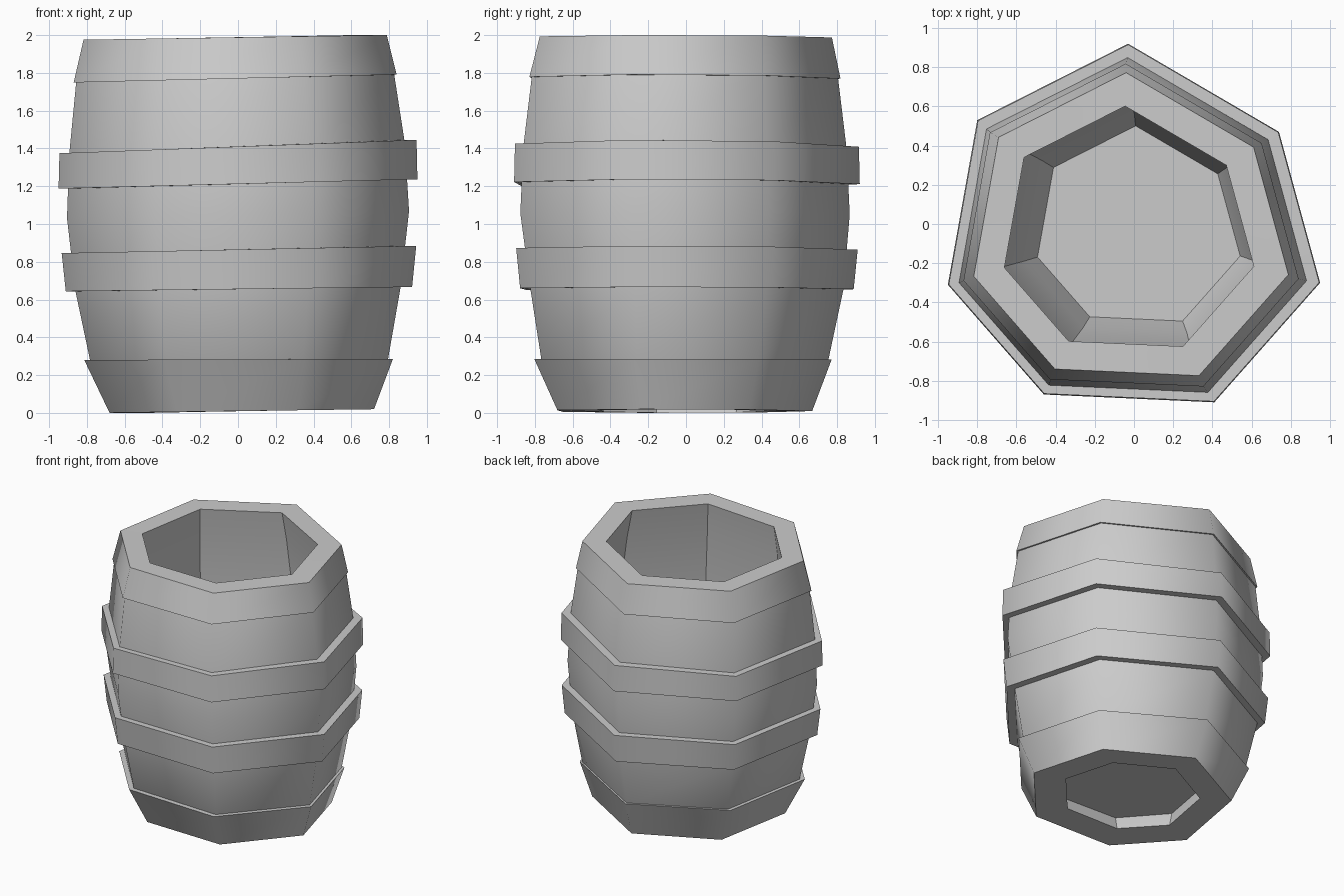
import bpy
import math

cube = bpy.data.objects.get("Cube")
if cube:
    bpy.data.objects.remove(cube, do_unlink=True)

wood = bpy.data.materials.new("plain_grey")
wood.use_nodes = True
grey = (0.6, 0.6, 0.6, 1)
wood.diffuse_color = grey
wood.node_tree.nodes["Principled BSDF"].inputs["Base Color"].default_value = grey

# Hand-cut seven-sided outline, counter-clockwise
OUTLINE = [(-0.03, 0.92), (-0.80, 0.53), (-0.95, -0.31), (-0.46, -0.87),
           (0.41, -0.91), (0.95, -0.30), (0.74, 0.47)]
SIDES = len(OUTLINE)


def ring(z, scale, tilt=0.0, dx=0.0, dy=0.0):
    """One tilted, scaled copy of the outline."""
    return [(x * scale + dx, y * scale + dy, z + tilt * x) for x, y in OUTLINE]


def loft(name, rings, closed=False, caps=False, angle=61):
    """Skin a stack of rings; closed joins the last ring to the first."""
    verts = [p for r in rings for p in r]
    count = len(rings)
    faces = []
    for i in range(count if closed else count - 1):
        a, b = i * SIDES, (i + 1) % count * SIDES
        for s in range(SIDES):
            t = (s + 1) % SIDES
            faces.append((a + s, a + t, b + t, b + s))
    if caps:
        faces.append(tuple(reversed(range(SIDES))))
        faces.append(tuple(range((count - 1) * SIDES, count * SIDES)))
    mesh = bpy.data.meshes.new(name)
    mesh.from_pydata(verts, [], faces)
    mesh.materials.append(wood)
    obj = bpy.data.objects.new(name, mesh)
    bpy.context.collection.objects.link(obj)
    bpy.ops.object.select_all(action='DESELECT')
    obj.select_set(True)
    bpy.context.view_layer.objects.active = obj
    bpy.ops.object.shade_smooth_by_angle(angle=math.radians(angle))
    return obj


# Shared edges of the mouth and the underside opening
mouth = ring(1.988, 0.67, 0.013, -0.025, -0.015)
foot_hole = ring(0.01, 0.5, 0.01, 0.02)

# Bulging outer wall
loft("barrel_wall", [
    ring(0.2, 0.79, 0.0, 0.01),
    ring(0.28, 0.83, 0.0, 0.005, -0.01),
    ring(0.65, 0.905, 0.01),
    ring(1.05, 0.953, 0.02, 0, -0.01),
    ring(1.4, 0.935, 0.03, -0.005, -0.01),
    ring(1.78, 0.885, 0.02, -0.015, -0.01),
    ring(1.82, 0.875, 0.02, -0.015, -0.01)])

# Inner wall, wound downwards so it faces the hollow
loft("inner_wall", [
    mouth,
    ring(1.77, 0.71, 0.01, -0.015, -0.01),
    ring(1.4, 0.75),
    ring(1.05, 0.765),
    ring(0.65, 0.71),
    ring(0.28, 0.61, 0, 0.02),
    ring(0.12, 0.54, 0, 0.025),
    foot_hole], angle=35)

# Recessed floor
loft("floor", [ring(0.11, 0.54, 0, 0.025), ring(0.13, 0.545, 0, 0.025)], caps=True)

# Top hoop, running over the rim to the mouth
loft("top_hoop", [
    ring(1.77, 0.87, 0.02, -0.015, -0.01),
    ring(1.77, 0.9, 0.022, -0.015, -0.01),
    ring(1.988, 0.845, 0.013, -0.015, -0.005),
    mouth])

# Middle hoops
loft("upper_hoop", [
    ring(1.212, 0.92, 0.026),
    ring(1.212, 1.0, 0.026),
    ring(1.41, 0.995, 0.037),
    ring(1.41, 0.92, 0.037)], closed=True)
loft("lower_hoop", [
    ring(0.655, 0.89, 0.012, 0.005),
    ring(0.655, 0.965, 0.012, 0.005),
    ring(0.865, 0.988, 0.02, 0.005),
    ring(0.865, 0.92, 0.02, 0.005)], closed=True)

# Bottom hoop, running under the foot to the opening
loft("bottom_hoop", [
    foot_hole,
    ring(0.01, 0.737, 0.01, 0.02, -0.01),
    ring(0.283, 0.86, 0.003, 0.003, -0.02),
    ring(0.283, 0.81, 0.003, 0.003, -0.01)])
